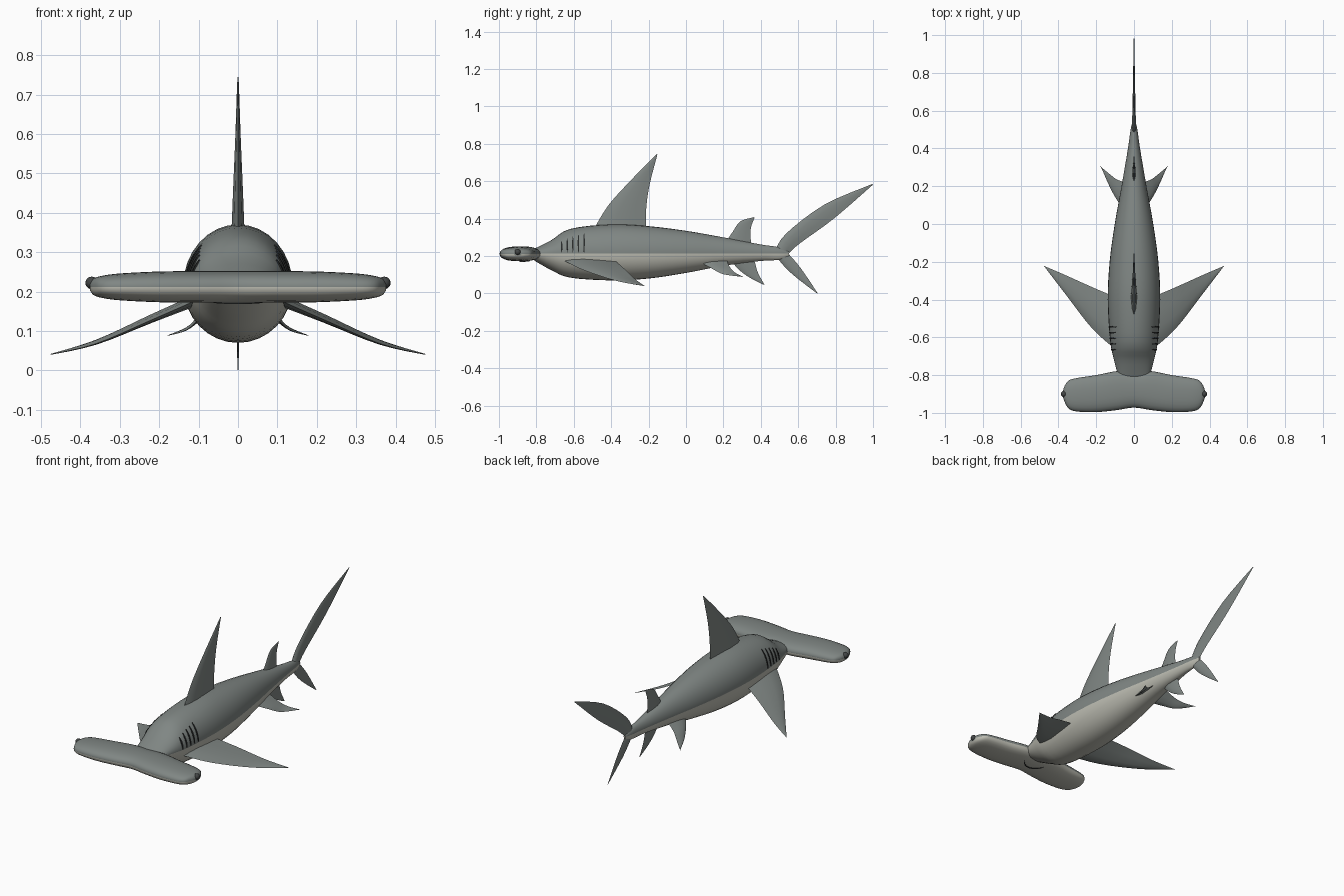
import bpy, bmesh, math
from mathutils import Vector

if "Cube" in bpy.data.objects:
    bpy.data.objects.remove(bpy.data.objects["Cube"])


def material(name, rgb):
    m = bpy.data.materials.new(name)
    m.diffuse_color = (*rgb, 1)
    m.use_nodes = True
    m.node_tree.nodes["Principled BSDF"].inputs["Base Color"].default_value = m.diffuse_color
    return m


GREY = material("slate_grey", (0.215, 0.24, 0.23))
PALE = material("pale_belly", (0.50, 0.50, 0.44))
DARK = material("dark_slit", (0.02, 0.022, 0.022))
EYE = material("eye_grey", (0.055, 0.06, 0.06))
SEAM = 0.215  # height where the back colour meets the belly


def spline(pts, steps):
    """Smooth curve through points of any dimension."""
    pts = [Vector(p) for p in pts]
    out = []
    for i in range(len(pts) - 1):
        p0, p1, p2 = pts[max(i - 1, 0)], pts[i], pts[i + 1]
        p3 = pts[min(i + 2, len(pts) - 1)]
        for k in range(steps):
            t = k / steps
            out.append(0.5 * (2 * p1 + (p2 - p0) * t + (2 * p0 - 5 * p1 + 4 * p2 - p3) * t * t
                              + (3 * p1 - p0 - 3 * p2 + p3) * t ** 3))
    return out + [pts[-1]]


def loft(name, rings, mats, pale_below=None, mirror=False, angle=40):
    """Skin a list of closed rings and cap both ends."""
    bm = bmesh.new()
    rows = [[bm.verts.new(p) for p in r] for r in rings]
    n = len(rows[0])
    for a, b in zip(rows, rows[1:]):
        for i in range(n):
            bm.faces.new((a[i], a[(i + 1) % n], b[(i + 1) % n], b[i]))
    bm.faces.new(rows[0])
    bm.faces.new(rows[-1])
    bmesh.ops.recalc_face_normals(bm, faces=bm.faces)
    if pale_below is not None:
        for f in bm.faces:
            f.material_index = int(f.calc_center_median().z < pale_below - 1e-4)
    me = bpy.data.meshes.new(name)
    bm.to_mesh(me)
    bm.free()
    ob = bpy.data.objects.new(name, me)
    bpy.context.collection.objects.link(ob)
    for m in mats:
        me.materials.append(m)
    finish(ob, mirror, angle)
    return ob


def finish(ob, mirror, angle=40):
    bpy.ops.object.select_all(action='DESELECT')
    ob.select_set(True)
    bpy.context.view_layer.objects.active = ob
    bpy.ops.object.shade_smooth_by_angle(angle=math.radians(angle))
    if mirror:
        ob.modifiers.new("mirror", 'MIRROR')


# Body: stations of y, half width, top height, bottom height
stations = spline([(-0.81, 0.082, 0.24, 0.175), (-0.72, 0.106, 0.285, 0.125),
                   (-0.62, 0.126, 0.345, 0.085), (-0.4, 0.139, 0.37, 0.07),
                   (-0.2, 0.129, 0.36, 0.08), (0.0, 0.102, 0.335, 0.11),
                   (0.2, 0.066, 0.30, 0.148), (0.4, 0.032, 0.262, 0.174),
                   (0.5, 0.018, 0.247, 0.18), (0.55, 0.006, 0.225, 0.20)], 4)


def body_point(s, a, lift=0.0):
    c, n = math.cos(a), math.sin(a)
    h = s[2] - SEAM if n > 0 else SEAM - s[3]
    return ((s[1] + lift) * c, s[0], SEAM + (h + lift) * n)


def station_at(y):
    for a, b in zip(stations, stations[1:]):
        if a[0] <= y <= b[0]:
            return a.lerp(b, (y - a[0]) / (b[0] - a[0]))


N = 32
loft("body", [[body_point(s, math.tau * i / N) for i in range(N)] for s in stations],
     [GREY, PALE], SEAM)

# Hammer head: half outline of x, front y, back y, half height
half = [(0.0, -0.972, -0.785, 0.040), (0.09, -0.985, -0.779, 0.040), (0.2, -0.996, -0.800, 0.039),
        (0.3, -0.993, -0.815, 0.034), (0.345, -0.978, -0.828, 0.028),
        (0.366, -0.945, -0.855, 0.021), (0.375, -0.92, -0.88, 0.010)]
outline = spline([(-x, f, b, h) for x, f, b, h in half[:0:-1]] + half, 4)
HEAD_Z = 0.212


def head_ring(s):
    x, f, b, h = s
    ring = []
    for i in range(24):
        c, n = math.cos(math.tau * i / 24), math.sin(math.tau * i / 24)
        ring.append((x, (f + b) / 2 + (b - f) / 2 * math.copysign(abs(c) ** 0.85, c),
                     HEAD_Z + h * math.copysign(abs(n) ** 0.85, n)))
    return ring


loft("hammer_head", [head_ring(s) for s in outline], [GREY, PALE], HEAD_Z, angle=50)

# Eyes at the ends of the hammer
bpy.ops.mesh.primitive_uv_sphere_add(segments=16, ring_count=10, radius=0.016,
                                     location=(0, 0, 0))
eye = bpy.context.object
eye.name = "eyes"
for v in eye.data.vertices:
    v.co += Vector((0.371, -0.9, 0.222))
eye.data.materials.append(EYE)
finish(eye, True)

# Gill slits: thin bands that follow the flank
for k, y in enumerate((-0.665, -0.635, -0.605, -0.575, -0.545)):
    rings = []
    top = 36 + 2.5 * k
    for j in range(9):
        a = math.radians(2 + (top - 2) * j / 8)
        w = 0.0012 + 0.003 * math.sin(math.pi * j / 8)
        rings.append([body_point(station_at(y + d), a, e)
                      for d, e in ((-w, -0.003), (w, -0.003), (w, 0.003), (-w, 0.003))])
    loft(f"gill_slit_{k + 1}", rings, [DARK], mirror=True)

# Mouth: thin arc under the head
rings = []
for j in range(17):
    u = j / 8 - 1
    x, y = 0.065 * u, -0.885 + 0.045 * u * u
    z = HEAD_Z - 0.040 * (1 - ((y + 0.88) / 0.1) ** 2) ** 0.5
    rings.append([(x, y + d, z + e) for d, e in
                  ((-0.003, -0.003), (0.003, -0.003), (0.003, 0.004), (-0.003, 0.004))])
loft("mouth", rings, [DARK])


def fin(name, lead, trail, normal, thick, mirror=False):
    """Lens-section fin between a leading and a trailing edge."""
    nrm = Vector(normal).normalized()
    L, T = spline(lead, 4), spline(trail, 4)
    rings = []
    for i, (a, b) in enumerate(zip(L, T)):
        t = thick * (1 - 0.93 * i / (len(L) - 1))
        prof = ((0.12, 0.6), (0.35, 1.0), (0.7, 0.6))
        up = [a.lerp(b, u) + nrm * t * h for u, h in prof]
        down = [a.lerp(b, u) - nrm * t * h for u, h in reversed(prof)]
        rings.append([a, *up, b, *down])
    loft(name, rings, [GREY], mirror=mirror, angle=50)


def upright_fin(name, lead, trail, thick):
    fin(name, [(0, *p) for p in lead], [(0, *p) for p in trail], (1, 0, 0), thick)


# Fins on the centre line, as (y, z)
upright_fin("dorsal_fin",
            [(-0.50, 0.33), (-0.42, 0.465), (-0.30, 0.60), (-0.157, 0.745)],
            [(-0.215, 0.33), (-0.213, 0.45), (-0.195, 0.58), (-0.153, 0.742)], 0.018)
upright_fin("rear_dorsal_fin",
            [(0.21, 0.27), (0.25, 0.33), (0.29, 0.385), (0.362, 0.408)],
            [(0.355, 0.24), (0.345, 0.30), (0.348, 0.355), (0.366, 0.404)], 0.011)
upright_fin("anal_fin",
            [(0.23, 0.19), (0.28, 0.13), (0.34, 0.085), (0.415, 0.047)],
            [(0.36, 0.20), (0.37, 0.16), (0.385, 0.11), (0.42, 0.046)], 0.010)
upright_fin("tail_upper_lobe",
            [(0.475, 0.225), (0.535, 0.32), (0.74, 0.475), (0.995, 0.585)],
            [(0.54, 0.205), (0.605, 0.265), (0.79, 0.40), (1.0, 0.582)], 0.014)
upright_fin("tail_lower_lobe",
            [(0.475, 0.205), (0.53, 0.14), (0.59, 0.085), (0.70, 0.001)],
            [(0.545, 0.215), (0.59, 0.165), (0.635, 0.105), (0.705, 0.0)], 0.010)

# Paired fins
fin("pectoral_fins",
    [(0.09, -0.67, 0.185), (0.22, -0.555, 0.128), (0.36, -0.375, 0.068), (0.474, -0.226, 0.041)],
    [(0.09, -0.39, 0.185), (0.22, -0.335, 0.137), (0.36, -0.272, 0.077), (0.476, -0.222, 0.041)],
    (0.4, 0, 0.92), 0.015, True)
fin("pelvic_fins",
    [(0.05, 0.07, 0.17), (0.095, 0.135, 0.135), (0.13, 0.20, 0.103), (0.175, 0.303, 0.089)],
    [(0.045, 0.22, 0.175), (0.09, 0.235, 0.14), (0.13, 0.265, 0.11), (0.179, 0.306, 0.089)],
    (0.6, 0, 0.8), 0.009, True)
